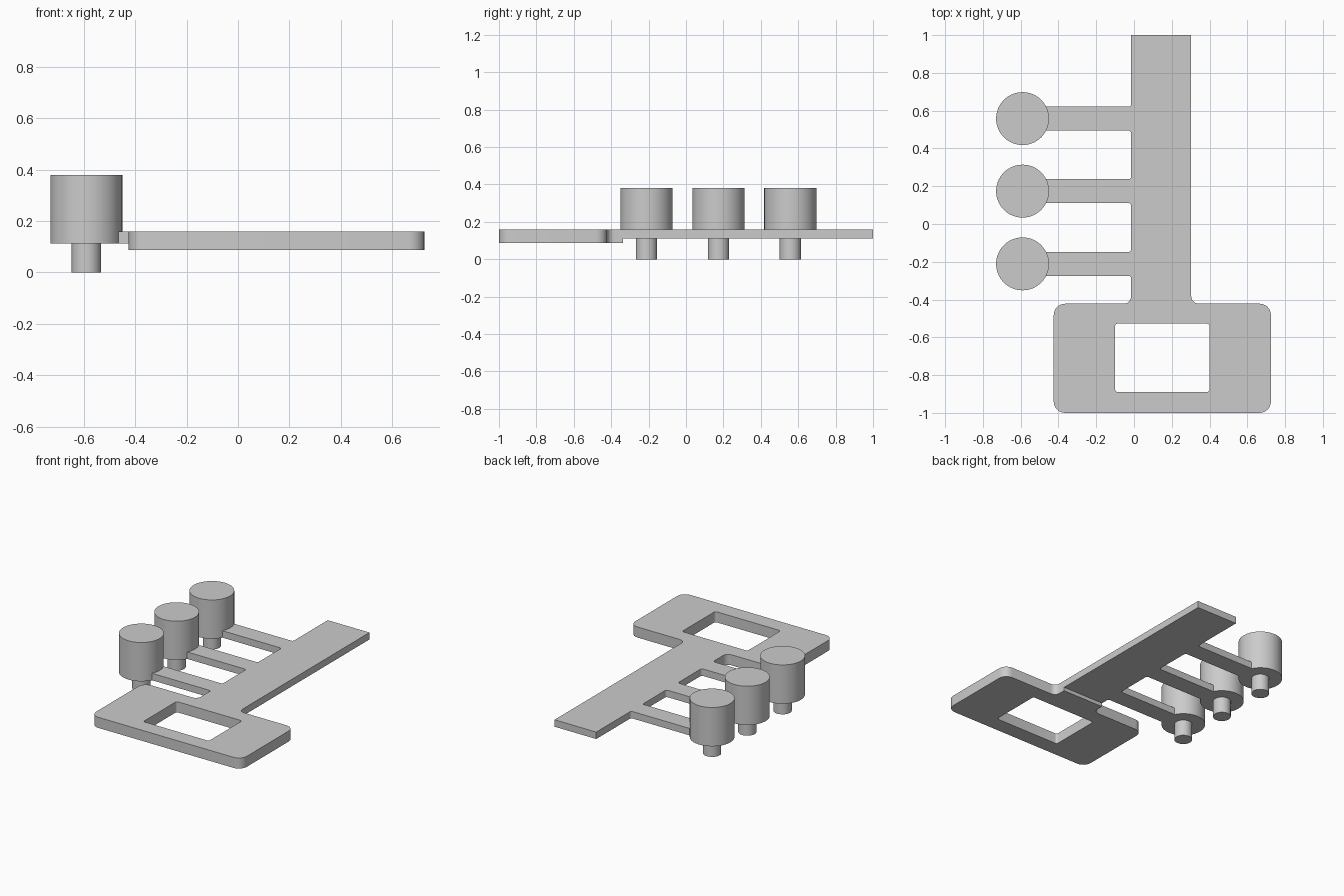
import bpy, bmesh, math
from mathutils import Vector

if "Cube" in bpy.data.objects:
    bpy.data.objects.remove(bpy.data.objects["Cube"])

grey = bpy.data.materials.new("light grey")
grey.diffuse_color = (0.6, 0.6, 0.6, 1)
grey.use_nodes = True
grey.node_tree.nodes["Principled BSDF"].inputs["Base Color"].default_value = grey.diffuse_color


def rounded(corners, steps=6):
    """Closed outline from (x, y, radius) corners, each right angle rounded by an arc."""
    pts = []
    n = len(corners)
    for i, (x, y, r) in enumerate(corners):
        p = Vector((x, y, 0))
        if r == 0:
            pts.append(p)
            continue
        a = (Vector((*corners[i - 1][:2], 0)) - p).normalized()
        b = (Vector((*corners[(i + 1) % n][:2], 0)) - p).normalized()
        for k in range(steps + 1):
            t = math.pi / 2 * k / steps
            pts.append(p + r * (a * (1 - math.sin(t)) + b * (1 - math.cos(t))))
    return pts


def smooth(ob):
    bpy.ops.object.select_all(action='DESELECT')
    ob.select_set(True)
    bpy.context.view_layer.objects.active = ob
    bpy.ops.object.shade_smooth_by_angle(angle=math.radians(30))


def slab(name, loops, z0, z1):
    """Flat plate with holes: the first loop is the outside, the others are holes."""
    bm = bmesh.new()
    edges = []
    for loop in loops:
        vs = [bm.verts.new((p.x, p.y, z0)) for p in loop]
        edges += [bm.edges.new((v, vs[(i + 1) % len(vs)])) for i, v in enumerate(vs)]
    bmesh.ops.triangle_fill(bm, edges=edges, use_beauty=True)
    ext = bmesh.ops.extrude_face_region(bm, geom=bm.faces[:], use_keep_orig=True)
    top = [g for g in ext["geom"] if isinstance(g, bmesh.types.BMVert)]
    bmesh.ops.translate(bm, verts=top, vec=(0, 0, z1 - z0))
    bmesh.ops.recalc_face_normals(bm, faces=bm.faces[:])
    me = bpy.data.meshes.new(name)
    bm.to_mesh(me)
    bm.free()
    ob = bpy.data.objects.new(name, me)
    bpy.context.collection.objects.link(ob)
    me.materials.append(grey)
    return ob


def cylinder(name, x, y, r, z0, z1):
    bpy.ops.mesh.primitive_cylinder_add(vertices=64, radius=r, depth=z1 - z0,
                                        location=(x, y, (z0 + z1) / 2))
    ob = bpy.context.object
    ob.name = name
    ob.data.materials.append(grey)
    smooth(ob)


ARM_Y = (0.558, 0.174, -0.211)
BIT_X = -0.59

# Bow, shaft and side arms as one outline
outline = [(-0.425, -1, 0.06), (0.725, -1, 0.06), (0.725, -0.422, 0.06),
           (0.303, -0.422, 0.04), (0.303, 1, 0), (-0.015, 1, 0)]
for y in ARM_Y:
    outline += [(-0.015, y + 0.063, 0.015), (-0.47, y + 0.063, 0),
                (-0.47, y - 0.063, 0), (-0.015, y - 0.063, 0.015)]
outline += [(-0.015, -0.422, 0.04), (-0.425, -0.422, 0.06)]
hole = [(-0.1, -0.89, 0.015), (0.4, -0.89, 0.015),
        (0.4, -0.527, 0.015), (-0.1, -0.527, 0.015)]
plate = slab("handle_plate", [rounded(outline), rounded(hole)], 0.087, 0.16)

# Thin the underside of the shaft and arms
step = [(-0.8, -0.337, 0), (0.8, -0.337, 0), (0.8, 1.1, 0), (-0.8, 1.1, 0)]
cutter = slab("underside_cutter", [rounded(step)], 0.0, 0.112)
cutter.hide_render = True
cutter.hide_set(True)
cut = plate.modifiers.new("thin_shaft", 'BOOLEAN')
cut.operation = 'DIFFERENCE'
cut.solver = 'EXACT'
cut.object = cutter
bpy.context.view_layer.objects.active = plate
bpy.ops.object.modifier_apply(modifier=cut.name)
bpy.data.objects.remove(cutter)
smooth(plate)

# Round weights with pins at the arm ends
for i, y in enumerate(ARM_Y, 1):
    cylinder(f"weight_{i}", BIT_X, y, 0.14, 0.112, 0.38)
    cylinder(f"pin_{i}", BIT_X, y, 0.057, 0.0, 0.112)
